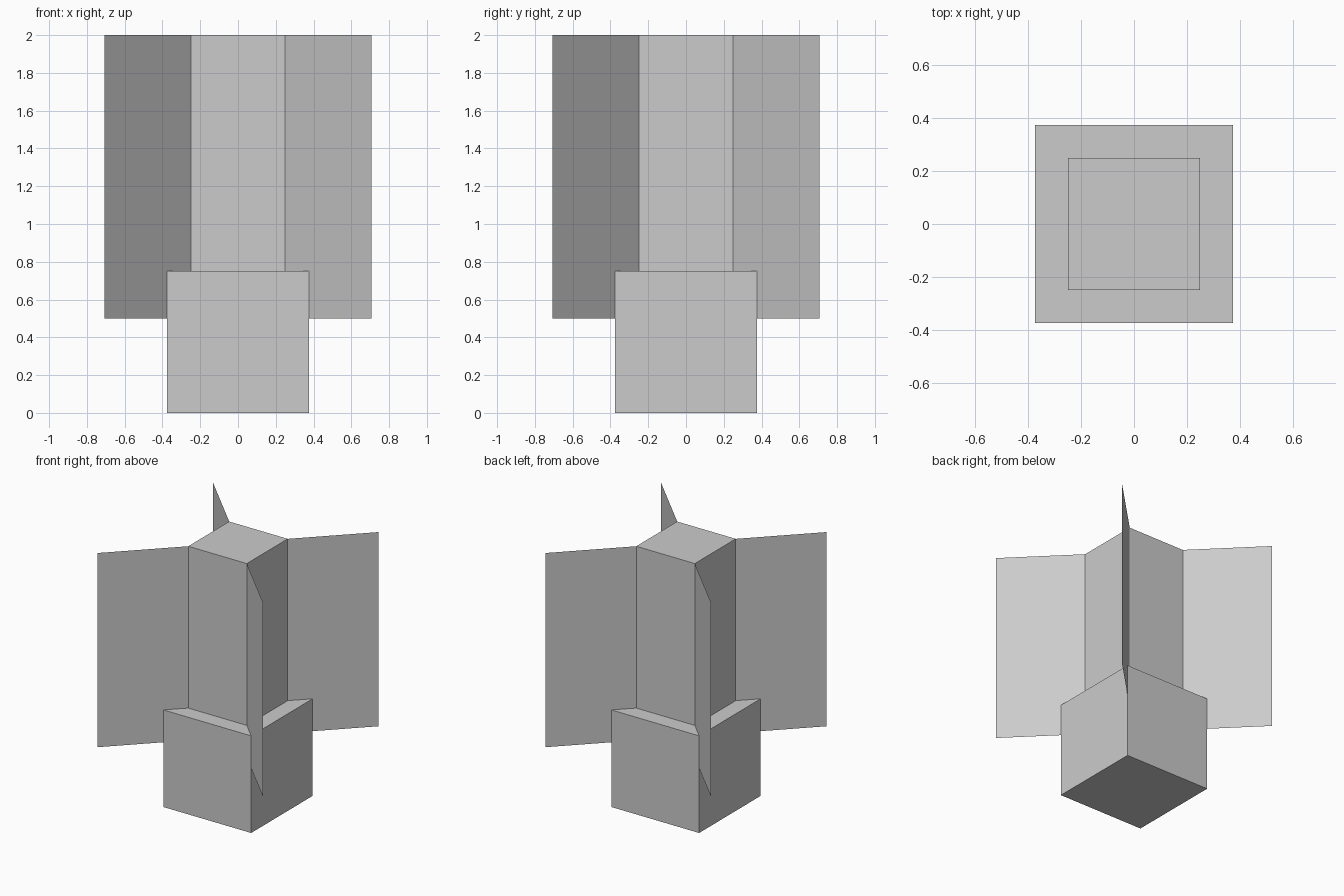
import bpy
from math import radians

if "Cube" in bpy.data.objects:
    bpy.data.objects.remove(bpy.data.objects["Cube"])


def box(name, width, z0, z1):
    bpy.ops.mesh.primitive_cube_add(size=1, location=(0, 0, (z0 + z1) / 2))
    ob = bpy.context.object
    ob.name = name
    ob.scale = (width, width, z1 - z0)
    bpy.ops.object.transform_apply(location=False, rotation=False, scale=True)
    return ob


# Square head at the bottom and narrower shaft standing on it
box("head_block", 0.75, 0.0, 0.75)
box("shaft", 0.5, 0.75, 2.0)

# Two paper-thin vanes crossing on the diagonals, making four fins
for i, angle in enumerate((45, 135)):
    bpy.ops.mesh.primitive_plane_add(size=1, location=(0, 0, 1.25),
                                     rotation=(radians(90), 0, radians(angle)))
    vane = bpy.context.object
    vane.name = f"fin_vane_{i + 1}"
    vane.scale = (2.0, 1.5, 1.0)
